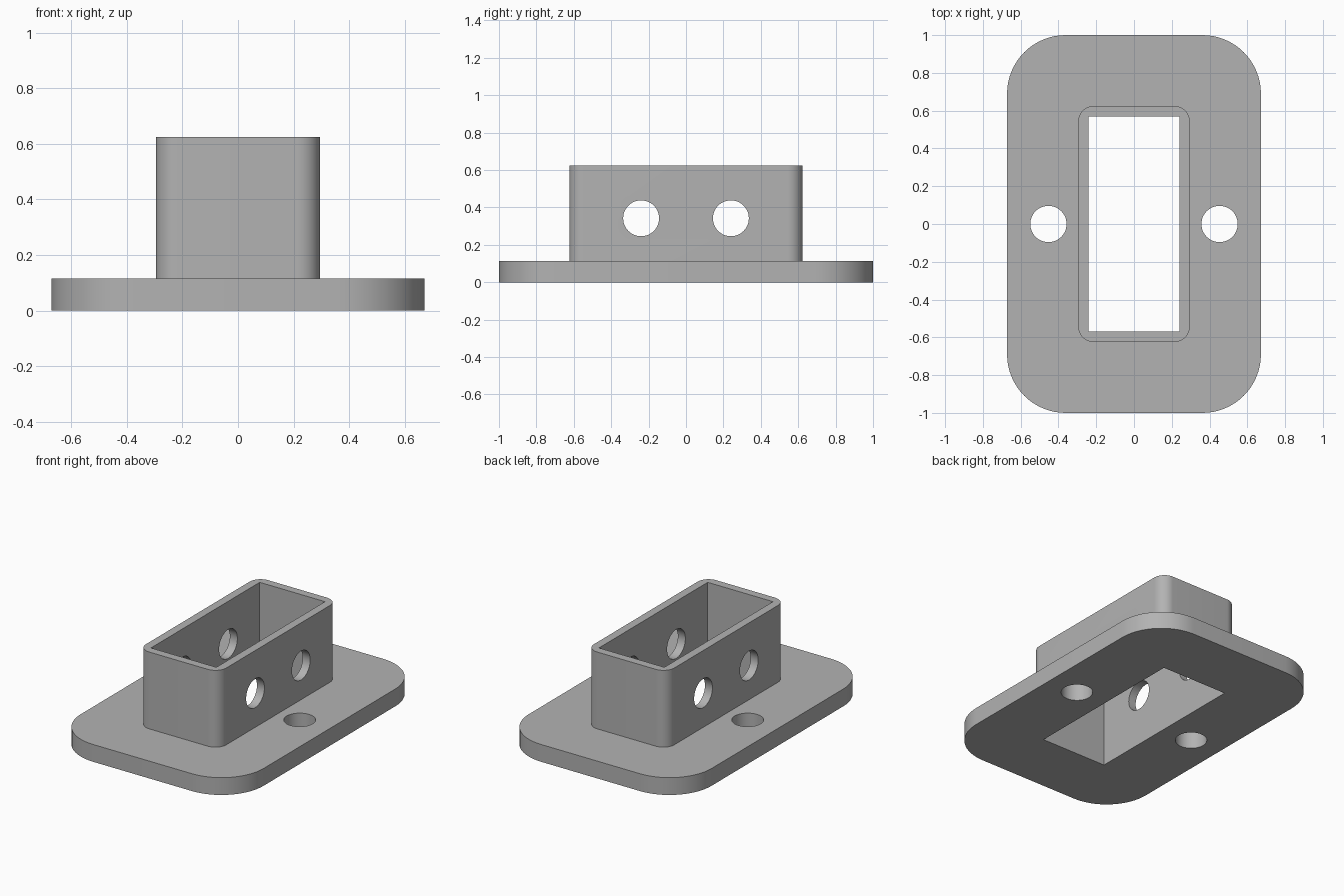
import bpy, bmesh
from math import cos, sin, pi, radians
from mathutils import Matrix

cube = bpy.data.objects.get("Cube")
if cube:
    bpy.data.objects.remove(cube, do_unlink=True)

grey = bpy.data.materials.new("plain grey")
grey.use_nodes = True
colour = (0.45, 0.45, 0.45, 1)
grey.diffuse_color = colour
grey.node_tree.nodes["Principled BSDF"].inputs["Base Color"].default_value = colour


def finish(bm, name):
    bmesh.ops.recalc_face_normals(bm, faces=bm.faces)
    mesh = bpy.data.meshes.new(name)
    bm.to_mesh(mesh)
    bm.free()
    mesh.materials.append(grey)
    obj = bpy.data.objects.new(name, mesh)
    bpy.context.collection.objects.link(obj)
    return obj


def rounded_block(name, half_x, half_y, z0, z1, radius=0, steps=16):
    """Upright prism with rounded vertical corners (square when radius is 0)."""
    bm = bmesh.new()
    outline = []
    for i, (sx, sy) in enumerate([(1, 1), (-1, 1), (-1, -1), (1, -1)]):
        cx, cy = sx * (half_x - radius), sy * (half_y - radius)
        for k in range(steps + 1 if radius else 1):
            a = pi / 2 * (i + k / steps)
            outline.append(bm.verts.new((cx + radius * cos(a), cy + radius * sin(a), z0)))
    base = bm.faces.new(outline)
    top = bmesh.ops.extrude_face_region(bm, geom=[base])["geom"]
    bmesh.ops.translate(bm, vec=(0, 0, z1 - z0),
                        verts=[v for v in top if isinstance(v, bmesh.types.BMVert)])
    return finish(bm, name)


def drill(name, centre, depth, sideways=False):
    """Round cutter, upright or lying along x."""
    bm = bmesh.new()
    turn = Matrix.Rotation(pi / 2 if sideways else 0, 4, 'Y')
    bmesh.ops.create_cone(bm, cap_ends=True, segments=48, radius1=0.096, radius2=0.096,
                          depth=depth, matrix=Matrix.Translation(centre) @ turn)
    return finish(bm, name)


def combine(target, tool, operation):
    bpy.context.view_layer.objects.active = target
    mod = target.modifiers.new(operation, 'BOOLEAN')
    mod.object, mod.operation, mod.solver = tool, operation, 'EXACT'
    bpy.ops.object.modifier_apply(modifier=mod.name)
    bpy.data.objects.remove(tool, do_unlink=True)


# Base plate with the upright sleeve joined to it
mount = rounded_block("flanged_sleeve", 0.672, 1.0, 0, 0.115, 0.31)
combine(mount, rounded_block("sleeve", 0.295, 0.624, 0.05, 0.625, 0.08), 'UNION')

# Rectangular opening right through
combine(mount, rounded_block("opening_cutter", 0.24, 0.57, -0.2, 0.9), 'DIFFERENCE')

# Bolt holes in the plate and cross holes in the sleeve walls
for side in (-1, 1):
    combine(mount, drill("bolt_cutter", (side * 0.453, 0, 0.05), 0.4), 'DIFFERENCE')
    combine(mount, drill("cross_cutter", (0, side * 0.24, 0.342), 1.0, True), 'DIFFERENCE')

# Smooth corners and holes, crisp edges
bpy.ops.object.select_all(action='DESELECT')
mount.select_set(True)
bpy.context.view_layer.objects.active = mount
bpy.ops.object.shade_smooth_by_angle(angle=radians(30))
